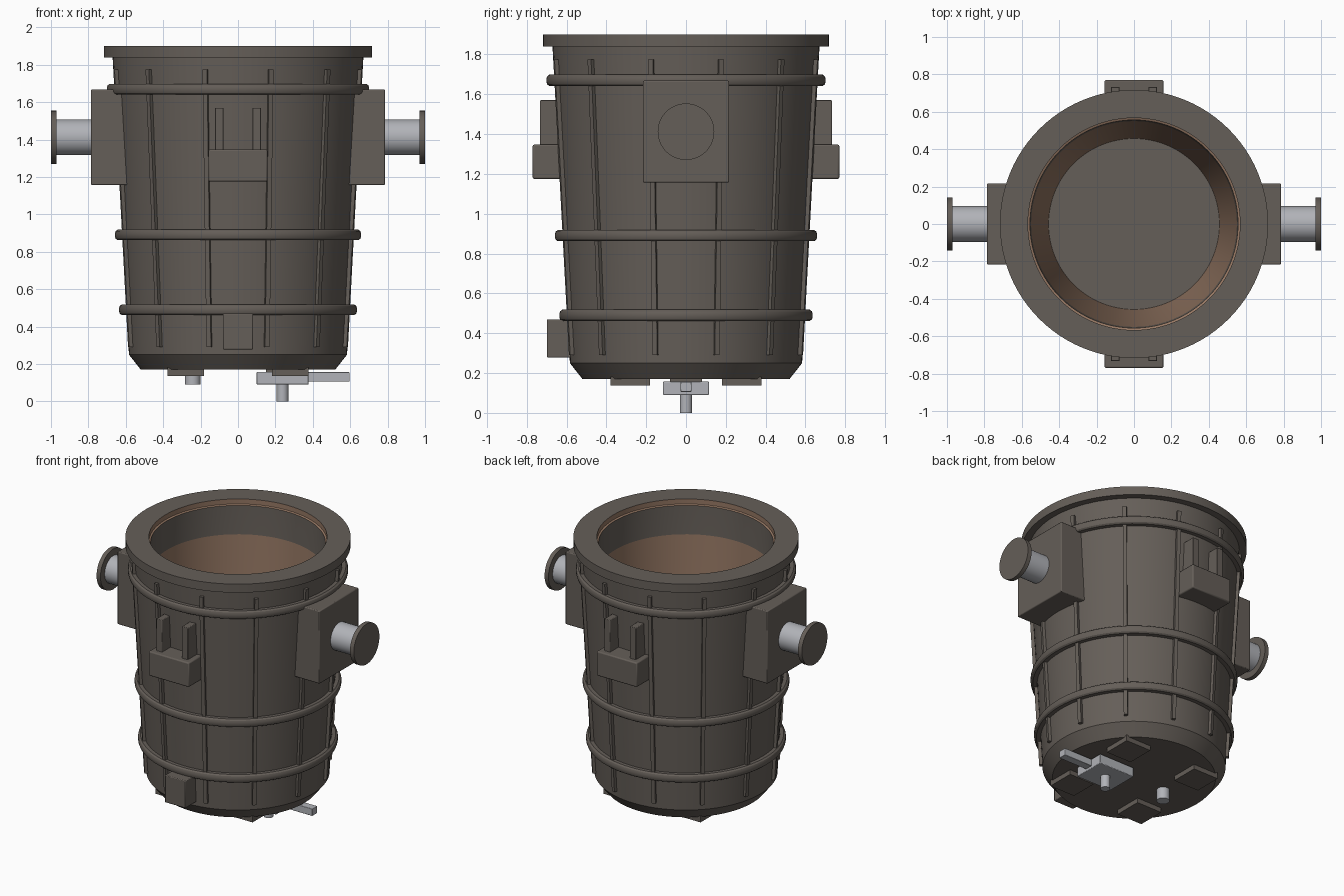
import bpy, bmesh, math
from mathutils import Matrix, Vector

if "Cube" in bpy.data.objects:
    bpy.data.objects.remove(bpy.data.objects["Cube"])


def material(name, rgb):
    m = bpy.data.materials.new(name)
    m.diffuse_color = (*rgb, 1)
    m.use_nodes = True
    m.node_tree.nodes["Principled BSDF"].inputs["Base Color"].default_value = m.diffuse_color
    return m


STEEL = material("dark steel", (0.13, 0.113, 0.098))
METAL = material("bright metal", (0.44, 0.45, 0.48))
BRICK = material("brown lining", (0.30, 0.185, 0.125))


def finish(name, bm, mats, bevel=0.0):
    bmesh.ops.recalc_face_normals(bm, faces=bm.faces)
    me = bpy.data.meshes.new(name)
    bm.to_mesh(me)
    bm.free()
    for m in mats:
        me.materials.append(m)
    ob = bpy.data.objects.new(name, me)
    bpy.context.collection.objects.link(ob)
    if bevel:
        mod = ob.modifiers.new("bevel", "BEVEL")
        mod.width, mod.segments = bevel, 2
    bpy.ops.object.select_all(action="DESELECT")
    ob.select_set(True)
    bpy.context.view_layer.objects.active = ob
    bpy.ops.object.shade_smooth_by_angle(angle=math.radians(30))
    return ob


def lathe(name, pts, mats, closed=False, mat_ids=None, seg=96):
    """Spin an (r, z) profile round z; mat_ids gives one colour per segment."""
    bm = bmesh.new()
    rings = []
    for r, z in pts:
        if r == 0:
            rings.append([bm.verts.new((0, 0, z))] * seg)
        else:
            rings.append([bm.verts.new((r * math.cos(2 * math.pi * i / seg),
                                        r * math.sin(2 * math.pi * i / seg), z))
                          for i in range(seg)])
    n = len(pts)
    for k in range(n if closed else n - 1):
        a, b = rings[k], rings[(k + 1) % n]
        for i in range(seg):
            j = (i + 1) % seg
            quad = list(dict.fromkeys([a[i], a[j], b[j], b[i]]))
            f = bm.faces.new(quad)
            f.material_index = mat_ids[k] if mat_ids else 0
    return finish(name, bm, mats)


def box(name, lo, hi, mat, bevel=0.0):
    bm = bmesh.new()
    lo, hi = Vector(lo), Vector(hi)
    bmesh.ops.create_cube(bm, size=1, matrix=Matrix.Translation((lo + hi) / 2)
                          @ Matrix.Diagonal((*(hi - lo), 1)))
    return finish(name, bm, [mat], bevel)


def cylinder(name, start, end, r, mat, seg=48):
    bm = bmesh.new()
    a, b = Vector(start), Vector(end)
    rot = (b - a).to_track_quat("Z", "Y").to_matrix().to_4x4()
    bmesh.ops.create_cone(bm, cap_ends=True, segments=seg, radius1=r, radius2=r,
                          depth=(b - a).length,
                          matrix=Matrix.Translation((a + b) / 2) @ rot)
    return finish(name, bm, [mat])


def shell_r(z):
    return 0.583 + 0.055 * (z - 0.25)


# Vessel: outer shell, rim mouth and inner lining in one closed profile
lathe("vessel",
      [(0, 0.17), (0.52, 0.17), (0.583, 0.25), (shell_r(1.84), 1.84),
       (0.717, 1.84), (0.717, 1.90), (0.567, 1.90), (0.567, 1.865),
       (0.556, 1.86), (0.55, 1.66), (0.457, 0.28), (0, 0.28)],
      [STEEL, BRICK], mat_ids=[0, 0, 0, 0, 0, 0, 1, 1, 0, 1, 0])

# Rounded hoops
for label, z in (("top", 1.67), ("middle", 0.89), ("lower", 0.49)):
    r = shell_r(z)
    lathe(label + "_hoop",
          [(r - 0.02, z - 0.028), (r + 0.026, z - 0.028), (r + 0.036, z - 0.02),
           (r + 0.04, z - 0.009), (r + 0.04, z + 0.009), (r + 0.036, z + 0.02),
           (r + 0.026, z + 0.028), (r - 0.02, z + 0.028)], [STEEL], closed=True)

# Twelve upright ribs following the taper
bm = bmesh.new()
for i in range(12):
    rot = Matrix.Rotation(math.radians(15 + 30 * i), 4, "Z")
    sides = []
    for y in (-0.0125, 0.0125):
        sides.append([bm.verts.new(rot @ Vector((shell_r(z) + d, y, z)))
                      for z, d in ((0.29, -0.02), (0.29, 0.02), (1.775, 0.02), (1.775, -0.02))])
    a, b = sides
    bm.faces.new(a)
    bm.faces.new(b[::-1])
    for k in range(4):
        bm.faces.new((a[k], b[k], b[(k + 1) % 4], a[(k + 1) % 4]))
finish("ribs", bm, [STEEL])

# Trunnions on both sides
for side, s in (("right", 1), ("left", -1)):
    x0, x1 = sorted((0.585 * s, 0.786 * s))
    box(side + "_trunnion_block", (x0, -0.217, 1.157), (x1, 0.217, 1.668), STEEL, 0.006)
    cylinder(side + "_trunnion_pin", (0.76 * s, 0, 1.412), (0.975 * s, 0, 1.412), 0.095, METAL)
    cylinder(side + "_trunnion_cap", (0.97 * s, 0, 1.412), (1.0 * s, 0, 1.412), 0.142, STEEL)

# Tilting brackets front and back, each with two prongs
for side, s in (("front", -1), ("back", 1)):
    y0, y1 = sorted((0.60 * s, 0.77 * s))
    box(side + "_bracket", (-0.157, y0, 1.175), (0.157, y1, 1.347), STEEL, 0.008)
    y0, y1 = sorted((0.60 * s, 0.733 * s))
    for x in (-0.1, 0.1):
        box(side + "_bracket_prong", (x - 0.023, y0, 1.33), (x + 0.023, y1, 1.57), STEEL, 0.004)

# Low block on the front
box("front_lower_block", (-0.08, -0.698, 0.278), (0.08, -0.55, 0.47), STEEL, 0.005)

# Feet pads under the base
for x in (-0.28, 0.28):
    for y in (-0.28, 0.28):
        box("base_pad", (x - 0.098, y - 0.098, 0.137), (x + 0.098, y + 0.098, 0.18), STEEL)

# Slide gate, its arm, the pouring nozzle and the plug
box("slide_gate", (0.10, -0.115, 0.09), (0.377, 0.115, 0.157), METAL, 0.004)
box("gate_mount", (0.15, -0.08, 0.15), (0.33, 0.08, 0.18), STEEL)
box("gate_arm", (0.35, -0.028, 0.106), (0.597, 0.028, 0.156), METAL, 0.003)
cylinder("pouring_nozzle", (0.238, 0, 0), (0.238, 0, 0.10), 0.031, METAL, 32)
cylinder("plug", (-0.242, 0, 0.09), (-0.242, 0, 0.18), 0.041, METAL, 32)
